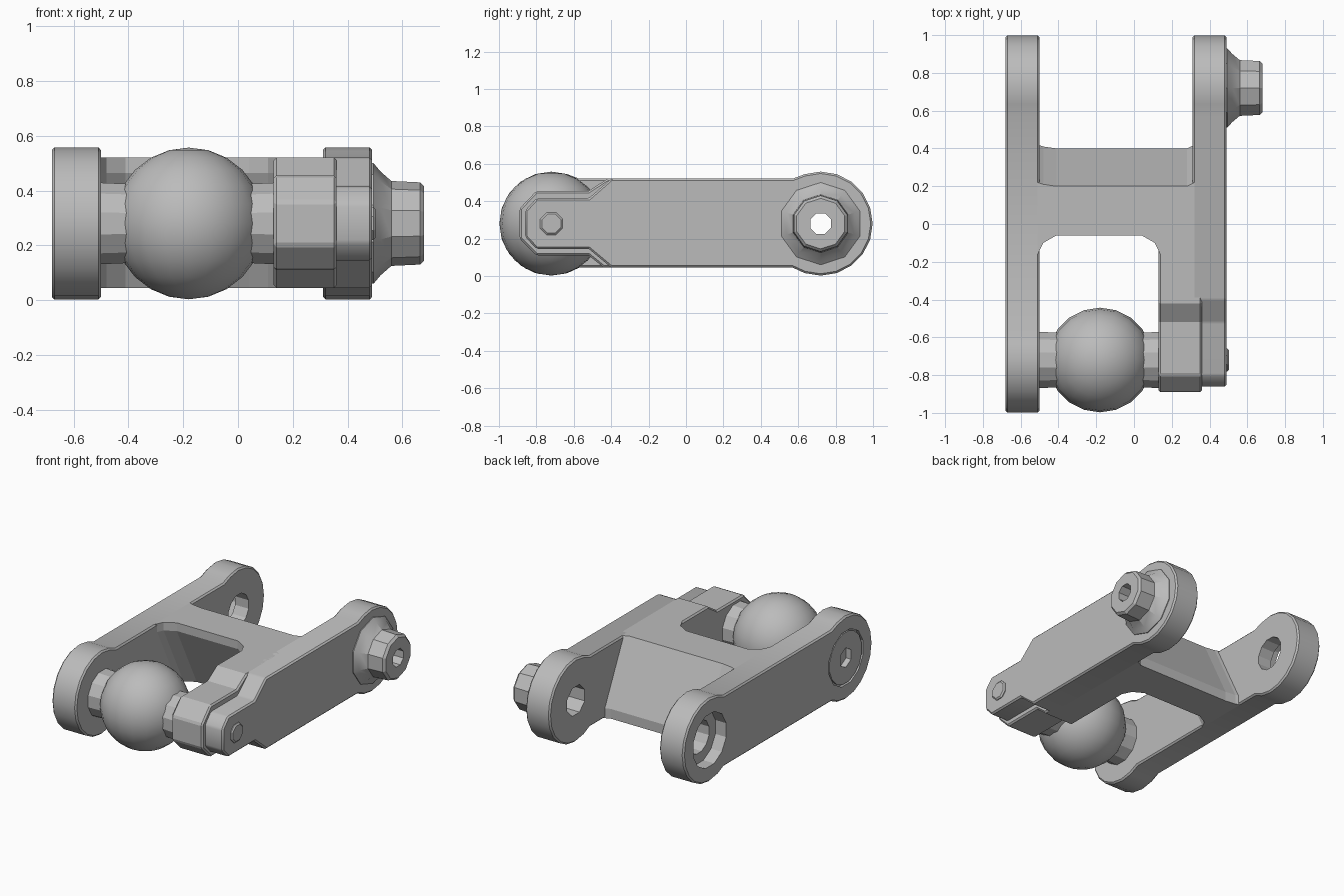
import bpy, bmesh, math
from mathutils import Matrix, Vector

if "Cube" in bpy.data.objects:
    bpy.data.objects.remove(bpy.data.objects["Cube"], do_unlink=True)

AXLE_Y, MID_Z, TOP, BASE, END_R = 0.72, 0.28, 0.52, 0.045, 0.278

metal = bpy.data.materials.new("grey_metal")
metal.use_nodes = True
GREY = (0.5, 0.5, 0.5, 1)
metal.diffuse_color = GREY
metal.node_tree.nodes["Principled BSDF"].inputs["Base Color"].default_value = GREY


def make_object(name, bm):
    bmesh.ops.recalc_face_normals(bm, faces=bm.faces)
    mesh = bpy.data.meshes.new(name)
    bm.to_mesh(mesh)
    bm.free()
    mesh.materials.append(metal)
    obj = bpy.data.objects.new(name, mesh)
    bpy.context.collection.objects.link(obj)
    return obj


def loft(name, sections):
    """Skin a row of closed loops and cap both ends."""
    bm = bmesh.new()
    rings = [[bm.verts.new(p) for p in loop] for loop in sections]
    count = len(rings[0])
    for a, b in zip(rings, rings[1:]):
        for i in range(count):
            j = (i + 1) % count
            bm.faces.new((a[i], a[j], b[j], b[i]))
    bm.faces.new(rings[0])
    bm.faces.new(rings[-1])
    return make_object(name, bm)


def plate(name, outline, x0, x1):
    return loft(name, [[(x, y, z) for y, z in outline] for x in (x0, x1)])


def lathe(name, profile, y, sides):
    """Turn (x, radius) pairs around an axle running along x."""
    turns = [math.tau * (i + 0.5) / sides for i in range(sides)]
    return loft(name, [[(x, y + r * math.cos(t), MID_Z + r * math.sin(t)) for t in turns]
                       for x, r in profile])


def bake(obj):
    """Turn the modifiers into real mesh."""
    bpy.context.view_layer.update()
    graph = bpy.context.evaluated_depsgraph_get()
    obj.data = bpy.data.meshes.new_from_object(obj.evaluated_get(graph))
    obj.modifiers.clear()


def bevel(obj, width=0.01):
    mod = obj.modifiers.new("edge", "BEVEL")
    mod.width = width
    mod.segments = 1
    mod.limit_method = "ANGLE"
    mod.angle_limit = math.radians(40)
    bake(obj)


def drill(obj, x0, x1, radius, y, sides=12):
    cutter = lathe("cutter", [(x0, radius), (x1, radius)], y, sides)
    cutter.hide_render = True
    mod = obj.modifiers.new("hole", "BOOLEAN")
    mod.operation = "DIFFERENCE"
    mod.solver = "EXACT"
    mod.object = cutter
    bake(obj)
    bpy.data.objects.remove(cutter, do_unlink=True)


def smooth(obj, angle):
    bpy.ops.object.select_all(action="DESELECT")
    obj.select_set(True)
    bpy.context.view_layer.objects.active = obj
    bpy.ops.object.shade_smooth_by_angle(angle=math.radians(angle))


def round_end(side):
    """Eye at one end of an arm, listed from top to bottom, with its shoulders."""
    pts = [(side * 0.57, TOP)]
    for i in range(13):
        t = math.radians(108 - 18 * i)
        pts.append((side * (AXLE_Y + END_R * math.cos(t)), MID_Z + END_R * math.sin(t)))
    return pts + [(side * 0.57, BASE)]


# Plain arm with an eye at both ends
left_arm = plate("left_arm", round_end(1) + round_end(-1)[::-1], -0.68, -0.50)
bevel(left_arm)
drill(left_arm, -0.75, -0.60, 0.18, AXLE_Y)
drill(left_arm, -0.75, -0.40, 0.11, AXLE_Y)
drill(left_arm, -0.75, -0.66, 0.185, -AXLE_Y)

# Stepped arm with an eye at the back only
right_arm = plate("right_arm", round_end(1) + [
    (-0.40, BASE), (-0.52, 0.145), (-0.80, 0.145), (-0.86, 0.21),
    (-0.86, 0.35), (-0.80, 0.415), (-0.52, 0.415), (-0.40, TOP)], 0.31, 0.49)
bevel(right_arm)
drill(right_arm, 0.2, 0.45, 0.10, AXLE_Y, 8)
drill(right_arm, 0.2, 0.8, 0.06, AXLE_Y, 8)

# Thick block holding the ball on the stepped arm
block = plate("pin_block", [
    (0.18, BASE), (-0.44, BASE), (-0.52, 0.11), (-0.80, 0.11), (-0.89, 0.20),
    (-0.89, 0.36), (-0.80, 0.455), (-0.52, 0.455), (-0.42, TOP), (0.18, TOP)], 0.13, 0.36)
bevel(block)


# Leaning cross web, flaring forward where it meets the sides
def web_section(x, front, back):
    return [(x, y, z) for y, z in [
        (-0.06 - front, TOP), (-0.06 - front, 0.465), (0.15 - front, BASE),
        (0.40 + back, BASE), (0.40 + back, 0.11), (0.20 + back, TOP)]]


web = loft("cross_web", [web_section(*s) for s in (
    (-0.51, 0.10, 0.02), (-0.48, 0.04, 0.01), (-0.41, 0, 0),
    (0.04, 0, 0), (0.11, 0.04, 0), (0.14, 0.10, 0),
    (0.28, 0, 0), (0.32, 0, 0.02))])

# Flared nut on the outer back eye
boss = lathe("flared_nut", [(0.45, 0.22), (0.495, 0.22), (0.52, 0.19), (0.56, 0.155),
                            (0.665, 0.15), (0.68, 0.135)], AXLE_Y, 10)
drill(boss, 0.4, 0.8, 0.06, AXLE_Y, 8)

# Plug with a hexagonal socket in the outer front eye
plug = lathe("socket_plug", [(-0.62, 0.172), (-0.677, 0.172)], -AXLE_Y, 16)
drill(plug, -0.75, -0.64, 0.065, -AXLE_Y, 6)
drill(left_arm, -0.75, -0.61, 0.17, -AXLE_Y)

# Ball on its axle
neck = lathe("ball_axle", [(-0.52, 0.155), (-0.41, 0.15), (0.05, 0.15), (0.15, 0.155)], -AXLE_Y, 12)
bm = bmesh.new()
bmesh.ops.create_uvsphere(bm, u_segments=20, v_segments=12, radius=0.277,
                          matrix=Matrix.Translation(Vector((-0.18, -AXLE_Y, MID_Z))))
ball = make_object("ball", bm)
smooth(ball, 40)

# Axle tip on the stepped arm
lathe("axle_tip", [(0.47, 0.065), (0.495, 0.065), (0.503, 0.055)], -AXLE_Y, 8)

for part in (left_arm, right_arm, boss, neck):
    smooth(part, 25)
